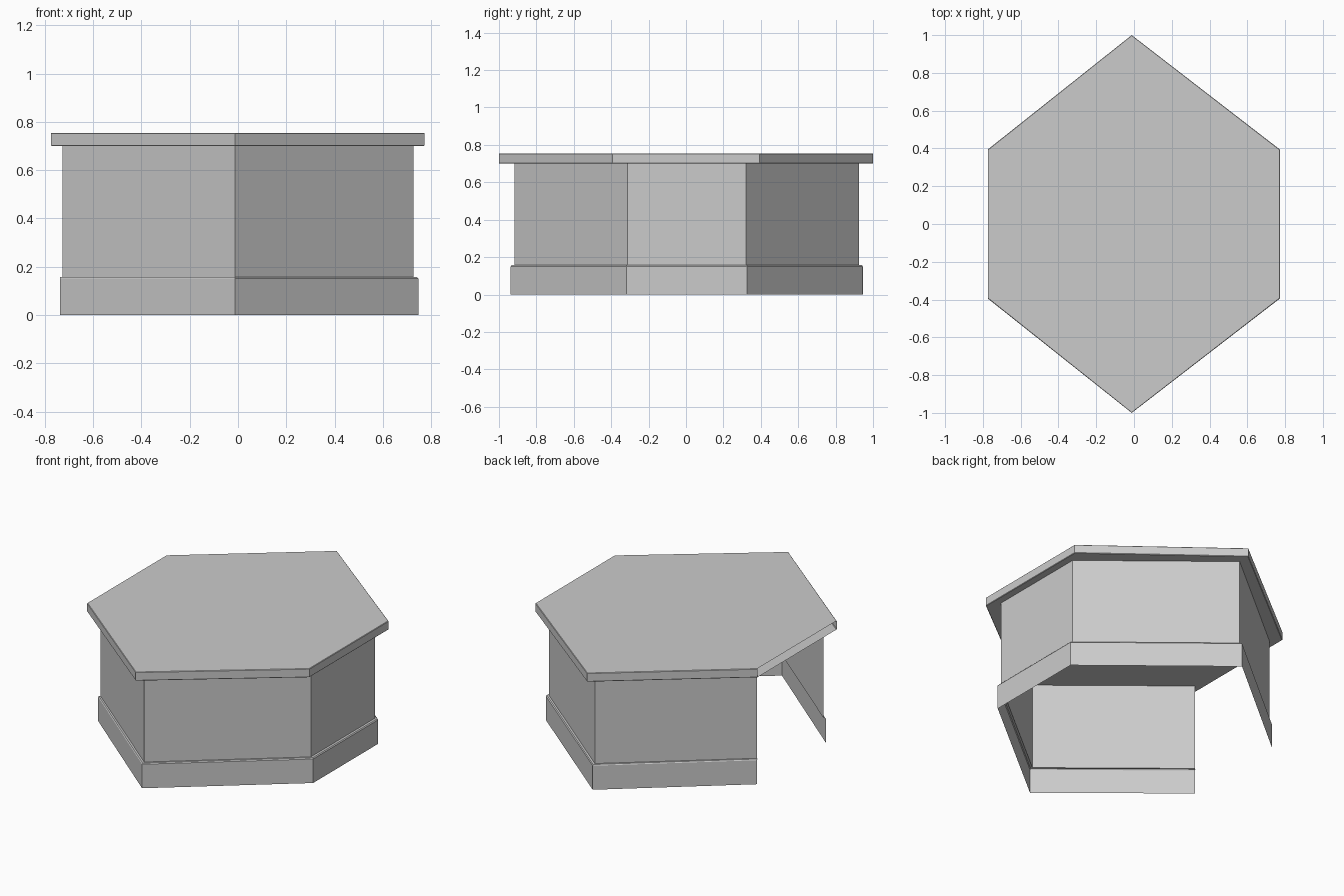
import bpy

if "Cube" in bpy.data.objects:
    bpy.data.objects.remove(bpy.data.objects["Cube"])

APEX_X = -0.012


def outline(left, right, side_y, apex_y, left_y, z, cy=0.0):
    """Six hexagon corners, starting and ending at the open left side."""
    return [(left, cy + left_y, z), (APEX_X, cy + apex_y, z), (right, cy + side_y, z),
            (right, cy - side_y, z), (APEX_X, cy - apex_y, z), (left, cy - left_y, z)]


def open_shell(name, rings, cap_top=False, cap_bottom=False):
    """Stack outlines into walls on five sides; the left side stays open."""
    verts = [p for ring in rings for p in ring]
    faces = []
    for r in range(len(rings) - 1):
        for i in range(5):
            a, b = r * 6 + i, r * 6 + i + 1
            faces.append((b, a, a + 6, b + 6))
    if cap_bottom:
        faces.append(tuple(range(6)))
    if cap_top:
        top = (len(rings) - 1) * 6
        faces.append(tuple(range(top + 5, top - 1, -1)))
    mesh = bpy.data.meshes.new(name)
    mesh.from_pydata(verts, [], faces)
    mesh.update()
    obj = bpy.data.objects.new(name, mesh)
    bpy.context.collection.objects.link(obj)
    return obj


# Counter walls with a stepped, slightly chamfered plinth
def base(z, inset=0.0):
    return outline(-0.737, 0.747 - inset, 0.323 - inset * 0.5, 0.941 - inset, 0.342 - inset, z, 0.004)


def wall(z):
    return outline(-0.728, 0.727, 0.318, 0.920, 0.332, z, 0.004)


open_shell("counter_walls",
           [base(0.0), base(0.151), base(0.157, 0.005), wall(0.157), wall(0.70)])


# Overhanging hollow worktop, open along the same side
def top(z, inset=0.0):
    return outline(-0.775 + inset, 0.773 - inset, 0.394 - inset * 0.6,
                   1.0 - inset, 0.394 - inset * 0.6, z)


open_shell("worktop",
           [top(0.70, 0.003), top(0.703), top(0.752), top(0.755, 0.003)],
           cap_top=True, cap_bottom=True)
